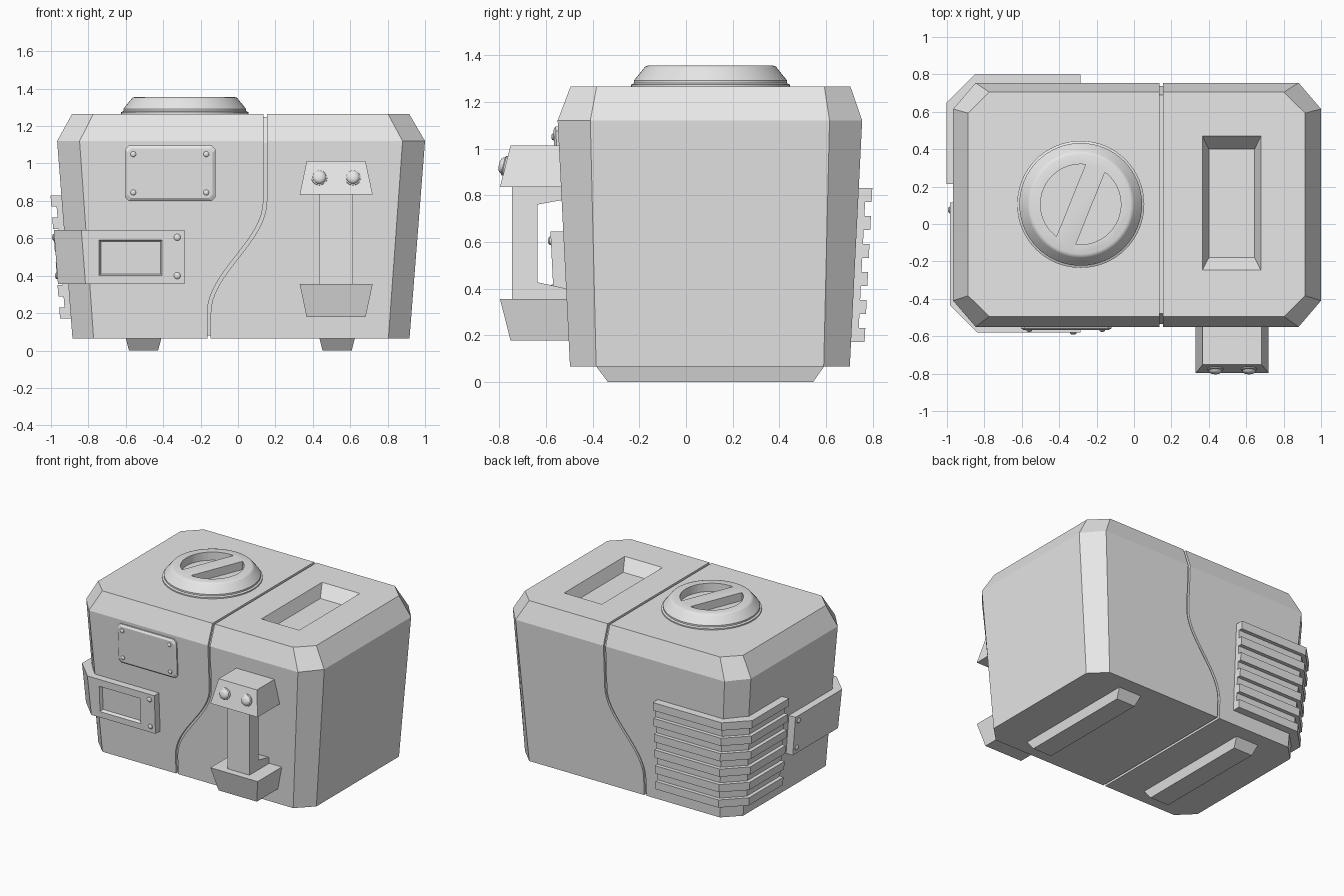
import bpy, bmesh, math
from mathutils import Vector

if "Cube" in bpy.data.objects:
    bpy.data.objects.remove(bpy.data.objects["Cube"])

grey = bpy.data.materials.new("plain grey")
grey.diffuse_color = (0.8, 0.8, 0.8, 1)
grey.use_nodes = True
grey.node_tree.nodes["Principled BSDF"].inputs["Base Color"].default_value = grey.diffuse_color


def loft(name, rings):
    """Closed solid through a list of rings with equal point counts."""
    bm = bmesh.new()
    vs = [[bm.verts.new(p) for p in r] for r in rings]
    n = len(vs[0])
    for a, b in zip(vs, vs[1:]):
        for i in range(n):
            j = (i + 1) % n
            bm.faces.new((a[i], a[j], b[j], b[i]))
    bm.faces.new(vs[0][::-1])
    bm.faces.new(vs[-1])
    bmesh.ops.recalc_face_normals(bm, faces=bm.faces)
    me = bpy.data.meshes.new(name)
    bm.to_mesh(me)
    bm.free()
    ob = bpy.data.objects.new(name, me)
    bpy.context.collection.objects.link(ob)
    me.materials.append(grey)
    return ob


def activate(ob):
    bpy.ops.object.select_all(action='DESELECT')
    ob.select_set(True)
    bpy.context.view_layer.objects.active = ob


def cut(ob, cutter):
    cutter.hide_render = True
    m = ob.modifiers.new("cut", 'BOOLEAN')
    m.operation, m.solver, m.object = 'DIFFERENCE', 'EXACT', cutter
    activate(ob)
    bpy.ops.object.modifier_apply(modifier=m.name)
    bpy.data.objects.remove(cutter)


def smooth(ob, deg=30):
    activate(ob)
    bpy.ops.object.shade_smooth_by_angle(angle=math.radians(deg))


def rect(x0, x1, y0, y1, z):
    return [(x0, y0, z), (x1, y0, z), (x1, y1, z), (x0, y1, z)]


def octagon(x0, x1, y0, y1, cx, cy, z):
    return [(x0 + cx, y0, z), (x1 - cx, y0, z), (x1, y0 + cy, z), (x1, y1 - cy, z),
            (x1 - cx, y1, z), (x0 + cx, y1, z), (x0, y1 - cy, z), (x0, y0 + cy, z)]


def lathe(name, centre, axis, profile, seg):
    """Turned part: profile is (radius, height along axis)."""
    q = Vector(axis).to_track_quat('Z', 'Y')
    c = Vector(centre)
    ob = loft(name, [[c + q @ Vector((r * math.cos(k * math.tau / seg),
                                      r * math.sin(k * math.tau / seg), h))
                      for k in range(seg)] for r, h in profile])
    smooth(ob)
    return ob


def bolt(name, centre, axis, r, h):
    lathe(name, centre, axis, [(r, -0.02), (r, h * 0.4), (r * 0.8, h * 0.75),
                               (r * 0.45, h)], 16)


# tapered side planes of the body
def rise(z): return (z - 0.065) / 1.055
def left(z): return -0.885 - 0.082 * rise(z)
def front(z): return -0.497 - 0.053 * rise(z)
def back(z): return 0.702 + 0.053 * rise(z)


# body shell
body = loft("body_shell", [
    octagon(-0.885, 0.917, -0.497, 0.702, 0.113, 0.112, 0.065),
    octagon(-0.967, 1.0, -0.55, 0.755, 0.12, 0.14, 1.12),
    octagon(-0.887, 0.915, -0.495, 0.705, 0.113, 0.112, 1.265)])

# S-shaped seam through the shell, with a core behind it
path = [Vector((-0.155, -0.1))]
for i in range(17):
    t = i / 16
    path.append(Vector((-0.005 - 0.15 * math.cos(math.pi * t), 0.2 + 0.6 * t)))
path.append(Vector((0.145, 1.5)))
lo, hi = [], []
for i, p in enumerate(path):
    d = (path[min(i + 1, len(path) - 1)] - path[max(i - 1, 0)]).normalized()
    nrm = Vector((d.y, -d.x)) * 0.009
    lo.append(p - nrm)
    hi.append(p + nrm)
outline = lo + hi[::-1]
cut(body, loft("seam_cutter", [[(p.x, y, p.y) for p in outline] for y in (-1, 1.3)]))
g = 0.016
loft("seam_core", [rect(-0.25, 0.25, -0.497 + g, 0.702 - g, 0.065 + g),
                   rect(-0.25, 0.25, -0.55 + g, 0.755 - g, 1.12 - g / 2),
                   rect(-0.25, 0.25, -0.495 + g, 0.705 - g, 1.265 - g)])

# tray recess in the top
cut(body, loft("tray_cutter", [rect(0.40, 0.645, -0.18, 0.40, 1.18),
                               rect(0.366, 0.678, -0.246, 0.47, 1.265),
                               rect(0.366, 0.678, -0.246, 0.47, 1.4)]))

# feet rails
for side, x in (("left", -0.505), ("right", 0.53)):
    loft(side + "_foot", [rect(x - 0.078, x + 0.078, -0.335, 0.545, 0),
                          rect(x - 0.095, x + 0.095, -0.385, 0.592, 0.066)])

# round cap with two half-moon finger recesses
CX, CY = -0.285, 0.105
cap = lathe("filler_cap", (CX, CY, 0), (0, 0, 1),
            [(0.34, 1.25), (0.34, 1.274), (0.328, 1.28), (0.328, 1.292), (0.318, 1.304),
             (0.285, 1.345), (0.278, 1.352), (0.265, 1.356)], 64)
a0 = math.asin(0.056 / 0.215)
for turn in (math.radians(-22), math.radians(158)):
    arc = []
    for k in range(25):
        a = -math.pi / 2 + a0 + (math.pi - 2 * a0) * k / 24 + turn
        arc.append((CX + 0.215 * math.cos(a), CY + 0.215 * math.sin(a)))
    cut(cap, loft("grip_cutter", [[(x, y, z) for x, y in arc] for z in (1.295, 1.5)]))
smooth(cap)

# name plate on the front
def plate_ring(inset, off):
    return [(x, front(z) - off, z) for x, z, _ in
            octagon(-0.605 + inset, -0.12 - inset, 0.80 + inset, 1.095 - inset, 0.02, 0.02, 0)]


loft("name_plate", [plate_ring(0, -0.01), plate_ring(0, 0.01), plate_ring(0.015, 0.02)])
for x in (-0.56, -0.17):
    for z in (0.845, 1.05):
        bolt("plate_bolt", (x, front(z) - 0.02, z), (0, -1, 0), 0.015, 0.01)


# bands that wrap round a chamfered left corner
def wrap(z, off, x_end, y_end, face, s):
    c = 0.115 + 0.586 * off
    x, y = left(z) - off, face(z) + s * off
    return [(x_end, y, z), (x + c, y, z), (x, y - s * c, z), (x, y_end, z)]


def band(name, z0, z1, off, x_end, y_end, face, s):
    return loft(name, [wrap(z, off, x_end, y_end, face, s) +
                       wrap(z, -0.02, x_end, y_end, face, s)[::-1] for z in (z0, z1)])


# strap on the front left corner, with a sunken window
strap = band("corner_strap", 0.355, 0.645, 0.055, -0.285, 0.115, front, -1)
rings = []
for e, off in ((0.01, 0.032), (0, 0.055), (0, 0.1)):
    rings.append([(x, front(z) - off, z) for x, z in
                  ((-0.742 + e, 0.40 + e), (-0.405 - e, 0.40 + e),
                   (-0.405 - e, 0.592 - e), (-0.742 + e, 0.592 - e))])
cut(strap, loft("window_cutter", rings))
for z in (0.40, 0.605):
    bolt("strap_front_bolt", (-0.325, front(z) - 0.055, z), (0, -1, 0), 0.018, 0.012)
    bolt("strap_side_bolt", (left(z) - 0.055, 0.075, z), (-1, 0, 0), 0.018, 0.012)

# ribbed vent on the back left corner
band("vent_base", 0.17, 0.83, 0.03, -0.285, 0.215, back, 1)
for i in range(6):
    z = 0.17 + 0.12 * i
    band("vent_slat", z, z + 0.06, 0.058, -0.285, 0.215, back, 1)

# handle brackets and grip
for name, zw, zn in (("upper", 0.835, 1.012), ("lower", 0.355, 0.178)):
    loft(name + "_handle_bracket", [rect(0.33, 0.72, -0.797, -0.45, zw),
                                    rect(0.367, 0.682, -0.752, -0.45, zn)])
grip = [(-0.745, 0.34), (-0.745, 0.85), (-0.47, 0.85), (-0.47, 0.79),
        (-0.637, 0.76), (-0.637, 0.427), (-0.47, 0.39), (-0.47, 0.34)]
loft("handle_grip", [[(x, y, z) for y, z in grip] for x in (0.436, 0.616)])
for x in (0.435, 0.615):
    tilt = (0, -0.97, 0.245)
    c = (x, -0.774, 0.925)
    lathe("handle_bolt", c, tilt, [(0.043, -0.02), (0.043, 0.006), (0.036, 0.01), (0.034, 0.016),
                                   (0.026, 0.024), (0.012, 0.028)], 20)
